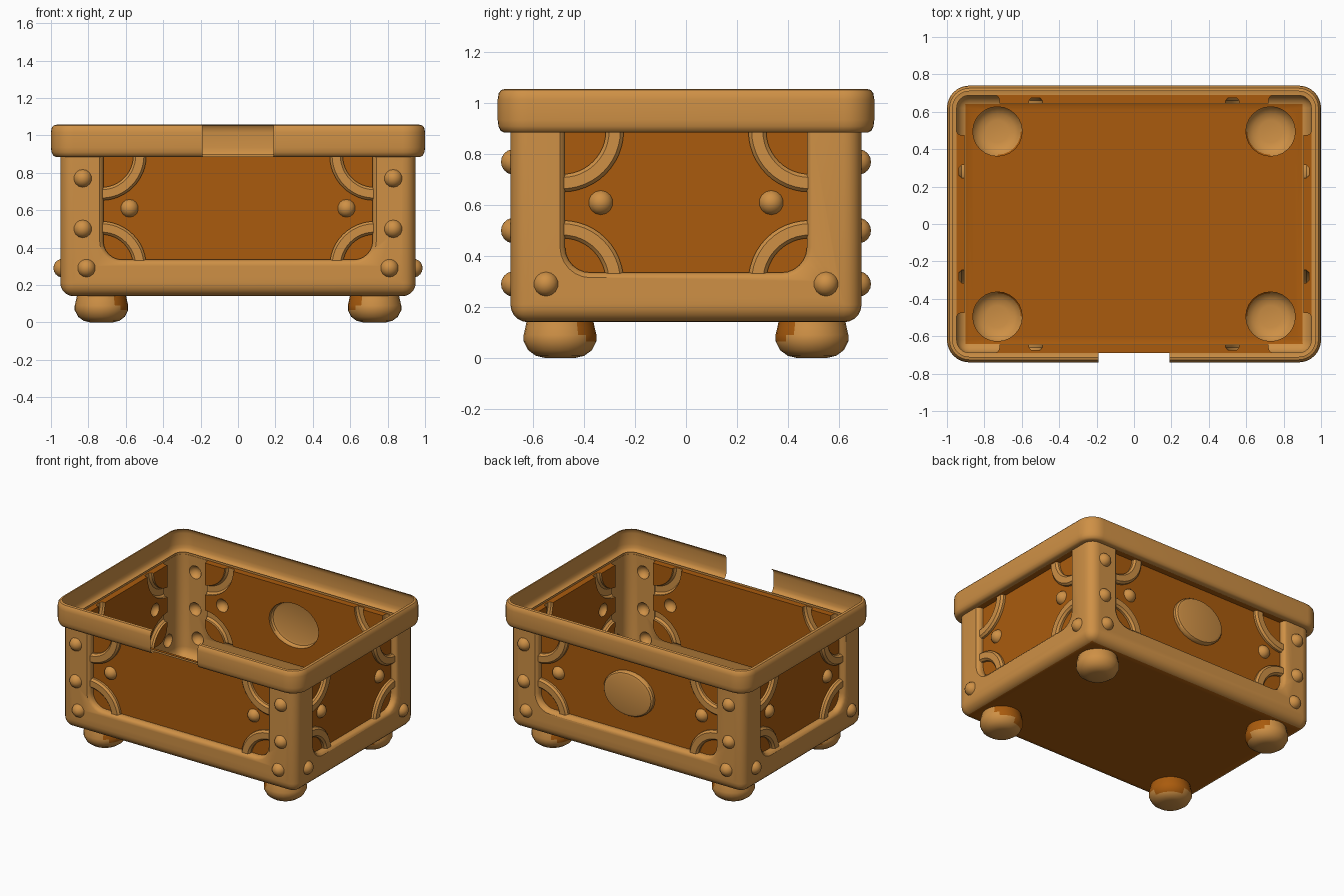
import bpy, bmesh
from math import sin, cos, pi
from mathutils import Matrix, Vector

if "Cube" in bpy.data.objects:
    bpy.data.objects.remove(bpy.data.objects["Cube"], do_unlink=True)


def material(name, rgb):
    m = bpy.data.materials.new(name)
    m.use_nodes = True
    color = (*rgb, 1)
    m.diffuse_color = color
    bsdf = next(n for n in m.node_tree.nodes if n.type == 'BSDF_PRINCIPLED')
    bsdf.inputs["Base Color"].default_value = color
    return m


MATS = [material("tan_wood", (0.62, 0.28, 0.06)), material("brown_wood", (0.40, 0.105, 0.004))]
TAN, BROWN = 0, 1
HX, HY, FLOOR, TOP = 0.95, 0.69, 0.14, 0.90
DEPTH, CORNER = 0.045, 0.07

scene = bpy.context.scene.collection
fittings = bpy.data.collections.new("fittings")
cutters = bpy.data.collections.new("cutters")
for c in (fittings, cutters):
    scene.children.link(c)


def make(name, bm, coll=scene, matrix=Matrix(), rule=None):
    """Turn a bmesh into an object; rule picks each face's material."""
    bm.transform(matrix)
    bmesh.ops.recalc_face_normals(bm, faces=bm.faces)
    bm.normal_update()
    if rule:
        for f in bm.faces:
            f.material_index = rule(f)
    mesh = bpy.data.meshes.new(name)
    bm.to_mesh(mesh)
    bm.free()
    for m in MATS:
        mesh.materials.append(m)
    ob = bpy.data.objects.new(name, mesh)
    coll.objects.link(ob)
    ob.hide_render = coll is not scene
    return ob


def loft(loops, closed=True, caps=True):
    """Skin a list of point loops."""
    bm = bmesh.new()
    rows = [[bm.verts.new(p) for p in loop] for loop in loops]
    n = len(rows[0])
    for a, b in zip(rows, rows[1:]):
        for i in range(n if closed else n - 1):
            j = (i + 1) % n
            bm.faces.new((a[i], a[j], b[j], b[i]))
    if caps:
        bm.faces.new(rows[0])
        bm.faces.new(rows[-1])
    return bm


def lathe(profile, sides=24):
    return loft([[(r * cos(2 * pi * i / sides), r * sin(2 * pi * i / sides), z)
                  for i in range(sides)] for r, z in profile])


def window_cutter(hw):
    """Window with round lower corners that flares at the outer surface."""
    def outline(grow, w):
        r = 0.1
        pts = [(hw + grow, 0.885, w), (-hw - grow, 0.885, w)]
        for cx, start in ((r - hw, pi), (hw - r, 1.5 * pi)):
            for i in range(7):
                a = start + i * pi / 12
                pts.append((cx + (r + grow) * cos(a), 0.335 + r + (r + grow) * sin(a), w))
        return pts
    return loft([outline(0, -DEPTH), outline(0, -0.025), outline(0.006, -0.01),
                 outline(0.02, 0), outline(0.02, 0.05)])


def corner_arc(cx, cz, su, sv):
    """Quarter band around a window corner."""
    band = [(0.17, -0.02), (0.17, 0.016), (0.183, 0.03), (0.227, 0.03), (0.24, 0.016), (0.24, -0.02)]
    return loft([[(cx + su * r * cos(a), cz + sv * r * sin(a), h - DEPTH) for r, h in band]
                 for a in (i * pi / 24 for i in range(13))])


# Box body: solid for now, rounded on the upright and bottom edges
bm = bmesh.new()
bmesh.ops.create_cube(bm, size=1)
bm.transform(Matrix.Translation((0, 0, (FLOOR + TOP) / 2)) @
             Matrix.Diagonal((2 * HX, 2 * HY, TOP - FLOOR, 1)))
edges = [e for e in bm.edges if min(v.co.z for v in e.verts) < TOP - 0.1]
bmesh.ops.bevel(bm, geom=edges, offset=CORNER, segments=5, profile=0.5, affect='EDGES')
body = make("box_shell", bm, rule=lambda f: BROWN if f.normal.z < -0.9 else TAN)

# Four walls: window, corner arcs and rivets
for side, (angle, dist, hw) in enumerate(((0, HY, 0.72), (pi / 2, HX, 0.475),
                                          (pi, HY, 0.72), (-pi / 2, HX, 0.475))):
    wall = Matrix.Rotation(angle, 4, 'Z') @ Matrix.Translation((0, -dist, 0)) @ Matrix.Rotation(pi / 2, 4, 'X')
    out = wall.to_3x3() @ Vector((0, 0, 1))
    make("window_cutter", window_cutter(hw), cutters, wall,
         lambda f: BROWN if abs(f.normal.dot(out)) > 0.95 or f.normal.z > 0.9 else TAN)
    long_wall = side % 2 == 0
    spots = [(0.58, 0.61, -DEPTH)] if long_wall else [(0.335, 0.61, -DEPTH)]
    spots += [(0.83, 0.77, 0), (0.83, 0.5, 0), (0.81, 0.29, 0)] if long_wall else [(0.55, 0.29, 0)]
    for s in (-1, 1):
        for u, v, w in spots:
            bm = bmesh.new()
            bmesh.ops.create_uvsphere(bm, u_segments=14, v_segments=9, radius=0.05)
            make("rivet", bm, fittings, wall @ Matrix.Translation((s * u, v, w - 0.013)))
        make("upper_arc", corner_arc(s * (hw + 0.01), 0.892, -s, -1), fittings, wall)
        make("lower_arc", corner_arc(s * (hw + 0.01), 0.30, -s, 1), fittings, wall)
    if side == 2:
        # Oval boss on the back
        boss = lathe([(1, -0.02), (1, 0.02), (0.95, 0.032), (0.85, 0.037)], 32)
        make("oval_boss", boss, fittings, wall @ Matrix.Translation((0, 0.62, -DEPTH)) @
             Matrix.Diagonal((0.2, 0.16, 1, 1)))

# Bun feet: tan below and outward, brown above and inward
for sx in (-1, 1):
    for sy in (-1, 1):
        foot = lathe([(0.06, 0), (0.095, 0.008), (0.125, 0.03), (0.143, 0.065),
                      (0.143, 0.09), (0.136, 0.12), (0.13, 0.15), (0.12, 0.17)])
        make("foot", foot, fittings, Matrix.Translation((sx * 0.73, sy * 0.495, 0)),
             lambda f: TAN if 0.6 * (f.normal.x * sx + f.normal.y * sy) - f.normal.z > -0.05 else BROWN)

# Cut the windows, merge the fittings, then open the top to leave a hollow shell
for coll, op in ((cutters, 'DIFFERENCE'), (fittings, 'UNION')):
    mod = body.modifiers.new(op.title(), 'BOOLEAN')
    mod.operation, mod.solver = op, 'EXACT'
    mod.operand_type, mod.collection = 'COLLECTION', coll
bpy.context.view_layer.update()
shell = bpy.data.meshes.new_from_object(body.evaluated_get(bpy.context.evaluated_depsgraph_get()))
body.modifiers.clear()
body.data = shell
for coll in (cutters, fittings):
    for ob in list(coll.objects):
        bpy.data.objects.remove(ob, do_unlink=True)
    bpy.data.collections.remove(coll)
bm = bmesh.new()
bm.from_mesh(shell)
lid = [f for f in bm.faces if all(v.co.z > TOP - 0.001 for v in f.verts)]
bmesh.ops.delete(bm, geom=lid, context='FACES')
bm.to_mesh(shell)
bm.free()

# Rim: thin rolled band around the top, with a gap at the front
GAP = 0.19
path = [(Vector((GAP, -HY + CORNER)), Vector((0, -1)))]
for k, (sx, sy) in enumerate(((1, -1), (1, 1), (-1, 1), (-1, -1))):
    for i in range(9):
        a = (k - 1) * pi / 2 + i * pi / 16
        path.append((Vector((sx * (HX - CORNER), sy * (HY - CORNER))), Vector((cos(a), sin(a)))))
path.append((Vector((-GAP, -HY + CORNER)), Vector((0, -1))))
profile = [(-0.002, 0.885), (0.025, 0.885), (0.038, 0.892), (0.047, 0.91), (0.05, 0.935),
           (0.05, 1.015), (0.046, 1.04), (0.036, 1.053), (0.02, 1.057)]
loops = [[(*(c + n * (CORNER + o)), z) for o, z in profile] for c, n in path]
rim = make("rim", loft(loops, closed=False, caps=False))

# Smooth shading with crisp edges
for ob in (body, rim):
    bpy.ops.object.select_all(action='DESELECT')
    ob.select_set(True)
    bpy.context.view_layer.objects.active = ob
    bpy.ops.object.shade_smooth_by_angle(angle=pi / 5)
